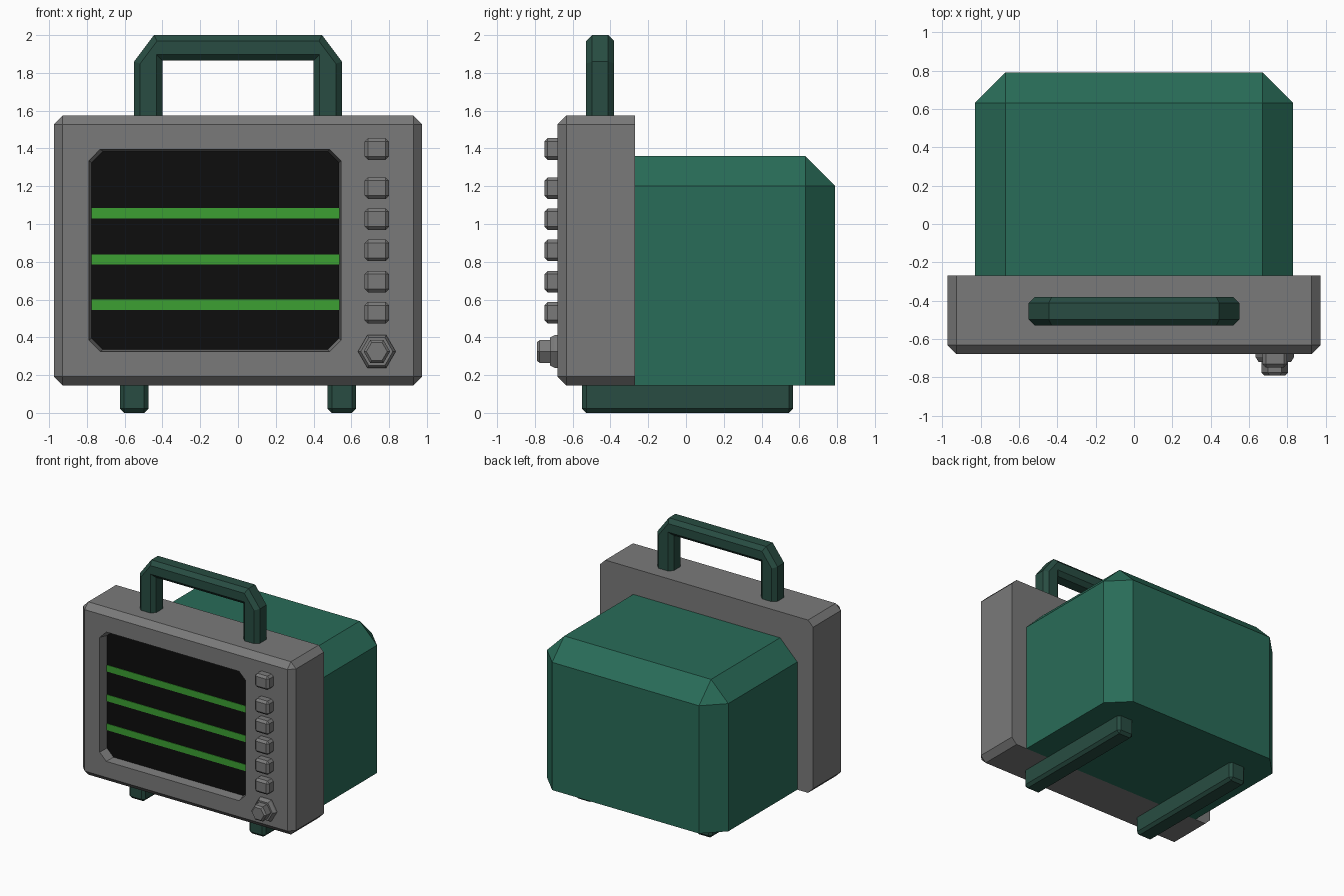
import bpy, bmesh, math
from mathutils import Vector

if "Cube" in bpy.data.objects:
    bpy.data.objects.remove(bpy.data.objects["Cube"])


def material(name, r, g, b):
    m = bpy.data.materials.new(name)
    m.diffuse_color = (r, g, b, 1)
    m.use_nodes = True
    m.node_tree.nodes["Principled BSDF"].inputs["Base Color"].default_value = m.diffuse_color
    return m


grey = material("casing_grey", 0.195, 0.195, 0.195)
green = material("housing_green", 0.022, 0.15, 0.098)
dark_green = material("trim_dark_green", 0.021, 0.073, 0.054)
black = material("screen_black", 0.004, 0.004, 0.004)
lime = material("trace_green", 0.045, 0.35, 0.032)


def finish(bm, name, mat):
    bmesh.ops.recalc_face_normals(bm, faces=bm.faces)
    me = bpy.data.meshes.new(name)
    bm.to_mesh(me)
    bm.free()
    me.materials.append(mat)
    ob = bpy.data.objects.new(name, me)
    bpy.context.collection.objects.link(ob)
    return ob


def bevel(bm, width, pick):
    edges = [e for e in bm.edges if pick(e)]
    bmesh.ops.bevel(bm, geom=edges, offset=width, offset_type='OFFSET',
                    segments=1, profile=0.5, affect='EDGES')


def box(name, x, y, z, mat, width=0, pick=lambda e: True):
    """Box from (min, max) ranges, with chamfers on the picked edges."""
    bm = bmesh.new()
    bmesh.ops.create_cube(bm, size=1)
    for v in bm.verts:
        v.co = Vector([(r[0] + r[1]) / 2 + c * (r[1] - r[0])
                       for r, c in zip((x, y, z), v.co)])
    if width:
        bevel(bm, width, pick)
    return finish(bm, name, mat)


def loft(name, rings, mat, width=0):
    """Closed solid through rings of (x, z) outlines placed at depth y."""
    bm = bmesh.new()
    loops = [[bm.verts.new((px, y, pz)) for px, pz in pts] for y, pts in rings]
    n = len(loops[0])
    for a, b in zip(loops, loops[1:]):
        for i in range(n):
            bm.faces.new((a[i], a[(i + 1) % n], b[(i + 1) % n], b[i]))
    bm.faces.new(loops[0])
    bm.faces.new(loops[-1])
    bmesh.ops.recalc_face_normals(bm, faces=bm.faces)
    if width:  # chamfer the rims of the front and back faces
        bevel(bm, width, lambda e: abs(e.verts[0].co.y - e.verts[1].co.y) < 1e-5)
    return finish(bm, name, mat)


def octagon(x0, x1, z0, z1, c):
    return [(x0 + c, z0), (x1 - c, z0), (x1, z0 + c), (x1, z1 - c),
            (x1 - c, z1), (x0 + c, z1), (x0, z1 - c), (x0, z0 + c)]


def hexagon(r, cx=0.735, cz=0.325):
    return [(cx + r * math.cos(i * math.pi / 3), cz + r * math.sin(i * math.pi / 3))
            for i in range(6)]


def on_plane(axis, value):
    return lambda e: all(abs(v.co[axis] - value) < 1e-4 for v in e.verts)


# Front casing, chamfered everywhere but the back rim
at_back = on_plane(1, -0.27)
casing = box("front_casing", (-0.975, 0.975), (-0.68, -0.27), (0.145, 1.575),
             grey, 0.047, lambda e: not at_back(e))

# Screen recess cut into the casing
cutter = loft("recess_cutter", [
    (-0.76, octagon(-0.805, 0.555, 0.315, 1.405, 0.06)),
    (-0.60, octagon(-0.775, 0.535, 0.335, 1.385, 0.06))], grey)
cutter.hide_render = True
cutter.hide_viewport = False
mod = casing.modifiers.new("recess", 'BOOLEAN')
mod.operation = 'DIFFERENCE'
mod.solver = 'EXACT'
mod.object = cutter
bpy.context.view_layer.objects.active = casing
bpy.ops.object.modifier_apply(modifier=mod.name)
bpy.data.objects.remove(cutter)

# Screen and its three trace lines
screen = octagon(-0.775, 0.535, 0.335, 1.385, 0.06)
loft("screen", [(-0.606, screen), (-0.598, screen)], black)
for z in (0.572, 0.812, 1.057):
    box("trace_line", (-0.775, 0.537), (-0.61, -0.603), (z - 0.027, z + 0.027), lime)

# Rear housing, chamfered at the back and top
at_front, at_bottom = on_plane(1, -0.27), on_plane(2, 0.145)
box("rear_housing", (-0.83, 0.83), (-0.27, 0.79), (0.145, 1.36), green, 0.158,
    lambda e: not at_front(e) and not at_bottom(e))

# Carrying handle
half = [(0.40, 1.865), (0.40, 1.54), (0.55, 1.54), (0.55, 1.86), (0.445, 2.0)]
arch = half + [(-x, z) for x, z in reversed(half)]
loft("handle", [(-0.53, arch), (-0.38, arch)], dark_green, 0.032)

# Runner feet
for s in (-1, 1):
    box("foot", (s * 0.55 - 0.075, s * 0.55 + 0.075), (-0.55, 0.567), (0, 0.18),
        dark_green, 0.022)

# Button column
for z in (1.397, 1.19, 1.026, 0.86, 0.695, 0.53):
    box("button", (0.67, 0.80), (-0.75, -0.66), (z - 0.057, z + 0.057), grey, 0.018)

# Hexagonal dial
loft("dial", [(y, hexagon(r)) for y, r in (
    (-0.66, 0.1), (-0.695, 0.1), (-0.72, 0.085), (-0.72, 0.07),
    (-0.775, 0.07), (-0.79, 0.055))], grey)
